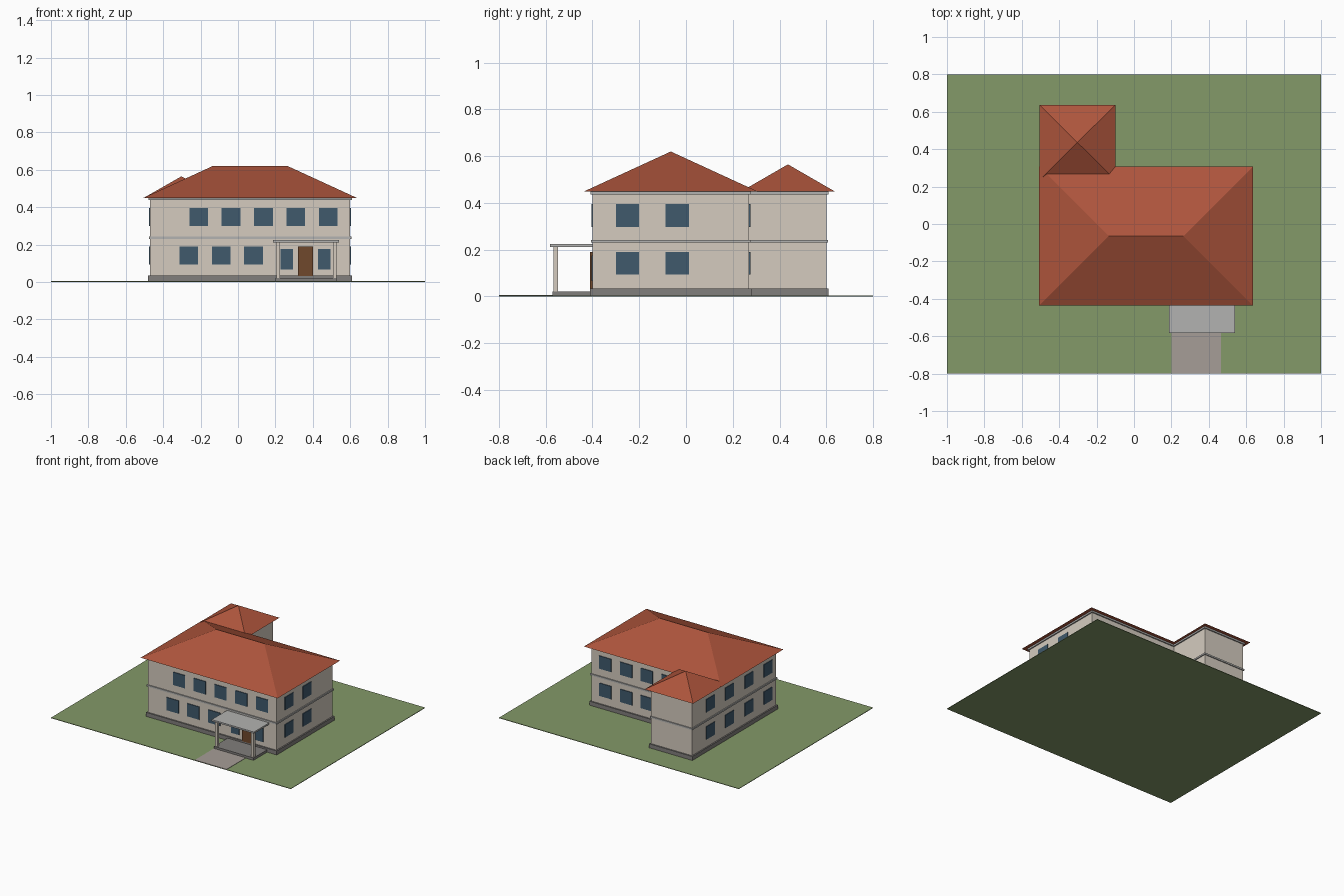
import bpy

if "Cube" in bpy.data.objects:
    bpy.data.objects.remove(bpy.data.objects["Cube"])

def material(name, rgb):
    m = bpy.data.materials.new(name)
    m.diffuse_color = (*rgb, 1)
    m.use_nodes = True
    m.node_tree.nodes["Principled BSDF"].inputs["Base Color"].default_value = m.diffuse_color
    return m

GRASS = material("grass", (0.23, 0.32, 0.14))
WALL = material("plaster", (0.66, 0.60, 0.52))
ROOF = material("roof_tile", (0.42, 0.09, 0.045))
GLASS = material("window_glass", (0.05, 0.10, 0.15))
WOOD = material("door_wood", (0.16, 0.065, 0.025))
STONE = material("plinth_stone", (0.22, 0.21, 0.20))
TRIM = material("trim", (0.45, 0.45, 0.44))
PAVE = material("paving", (0.38, 0.34, 0.31))

def mesh(name, verts, faces, mat):
    me = bpy.data.meshes.new(name)
    me.from_pydata(verts, [], faces)
    me.materials.append(mat)
    ob = bpy.data.objects.new(name, me)
    bpy.context.collection.objects.link(ob)
    return ob

def prism(name, outline, z0, z1, mat):
    n = len(outline)
    verts = [(x, y, z) for z in (z0, z1) for x, y in outline]
    faces = [tuple(range(n))[::-1], tuple(range(n, 2 * n))]
    faces += [(i, (i + 1) % n, (i + 1) % n + n, i + n) for i in range(n)]
    return mesh(name, verts, faces, mat)

def box(name, x0, x1, y0, y1, z0, z1, mat):
    return prism(name, [(x0, y0), (x1, y0), (x1, y1), (x0, y1)], z0, z1, mat)

# L-shaped footprint of main block plus rear wing, grown outward by d
X0, X1, Y0, Y1 = -0.47, 0.60, -0.40, 0.27
WX, WY = -0.13, 0.60

def footprint(d):
    return [(X0 - d, Y0 - d), (X1 + d, Y0 - d), (X1 + d, Y1 + d),
            (WX + d, Y1 + d), (WX + d, WY + d), (X0 - d, WY + d)]

def hip_roof(name, x0, x1, y0, y1, z, rise, inset):
    ym = (y0 + y1) / 2
    v = [(x0, y0, z), (x1, y0, z), (x1, y1, z), (x0, y1, z)]
    if x1 - x0 - 2 * inset < 0.01:
        v += [((x0 + x1) / 2, ym, z + rise)]
        f = [(3, 2, 1, 0), (0, 1, 4), (1, 2, 4), (2, 3, 4), (3, 0, 4)]
    else:
        v += [(x0 + inset, ym, z + rise), (x1 - inset, ym, z + rise)]
        f = [(3, 2, 1, 0), (0, 1, 5, 4), (1, 2, 5), (2, 3, 4, 5), (3, 0, 4)]
    return mesh(name, v, f, ROOF)

def panel(name, side, c, w, z0, z1, mat, d=0.005):
    """Thin slab on an outer wall, centred at c along that wall."""
    a, b, e = c - w / 2, c + w / 2, 0.003
    if side == "front":
        box(name, a, b, Y0 - d, Y0 + e, z0, z1, mat)
    elif side == "back":
        box(name, a, b, Y1 - e, Y1 + d, z0, z1, mat)
    elif side == "right":
        box(name, X1 - e, X1 + d, a, b, z0, z1, mat)
    else:
        box(name, X0 - d, X0 + e, a, b, z0, z1, mat)

def window(side, c, z0, w=0.10, h=0.097):
    panel("window_" + side, side, c, w, z0, z0 + h, GLASS)

# Site
box("lawn", -1, 1, -0.8, 0.8, 0, 0.004, GRASS)
box("path", 0.20, 0.465, -0.8, -0.57, 0.003, 0.006, PAVE)

# Walls and horizontal courses
prism("walls", footprint(0), 0.003, 0.449, WALL)
prism("plinth", footprint(0.01), 0.002, 0.034, STONE)
prism("floor_band", footprint(0.007), 0.23, 0.242, TRIM)
prism("cornice", footprint(0.009), 0.437, 0.449, TRIM)

# Roofs
hip_roof("main_roof", -0.507, 0.637, -0.437, 0.307, 0.449, 0.171, 0.372)
hip_roof("wing_roof", -0.505, -0.10, 0.235, 0.637, 0.449, 0.116, 0.2025)

# Windows
GROUND, UPPER = 0.093, 0.298
for i in range(5):
    window("front", -0.21 + 0.173 * i, UPPER)
for i in range(3):
    window("front", -0.263 + 0.173 * i, GROUND)
for z in (GROUND, UPPER):
    for i in range(4):
        window("back", -0.037 + 0.173 * i, z)
        window("left", -0.303 + 0.229 * i, z)
    for y in (-0.25, -0.037):
        window("right", y, z)

# Entrance
panel("door", "front", 0.36, 0.08, 0.032, 0.19, WOOD, 0.011)
for x in (0.26, 0.46):
    window("front", x, 0.067, 0.067, 0.108)

# Porch
box("porch_floor", 0.20, 0.53, -0.572, -0.40, 0.002, 0.022, STONE)
box("porch_roof", 0.188, 0.54, -0.582, -0.398, 0.212, 0.224, TRIM)
for x in (0.215, 0.517):
    box("porch_post", x - 0.01, x + 0.01, -0.567, -0.547, 0.02, 0.214, WALL)
